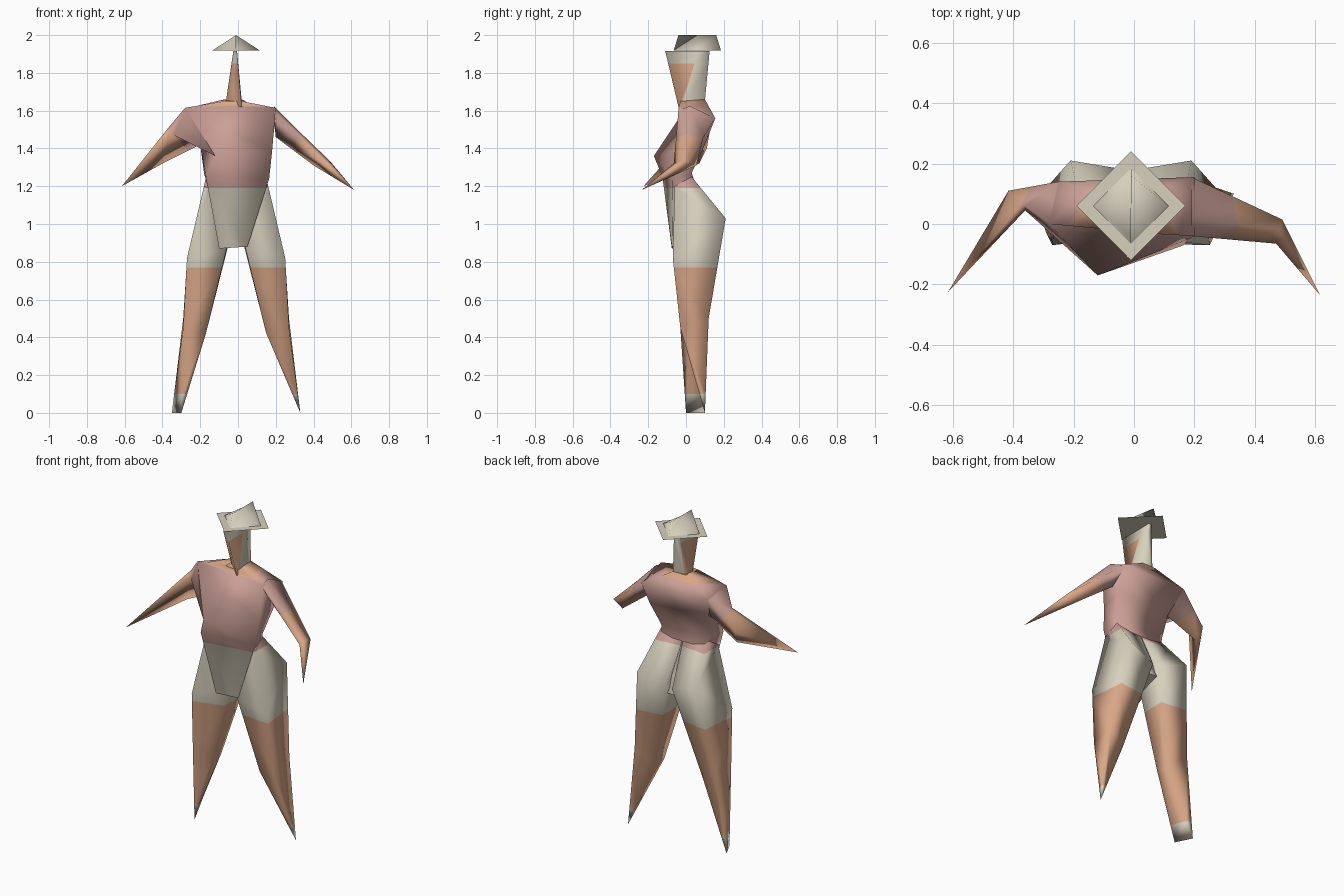
import bpy
import bmesh
from mathutils import Vector

cube = bpy.data.objects.get("Cube")
if cube:
    bpy.data.objects.remove(cube)


def material(name, red, green, blue):
    mat = bpy.data.materials.new(name)
    mat.use_nodes = True
    colour = (red, green, blue, 1)
    mat.diffuse_color = colour
    mat.node_tree.nodes["Principled BSDF"].inputs["Base Color"].default_value = colour
    return mat


SKIN, SHIRT, CREAM = range(3)
PALETTE = [
    material("warm skin", 0.69, 0.38, 0.24),
    material("dusty pink cloth", 0.60, 0.35, 0.31),
    material("pale cream cloth", 0.68, 0.63, 0.51),
]


def loft(name, rings, cuts, pick, caps=(0,)):
    """Skin a series of rings, cap ends, cut along planes and colour each region."""
    bm = bmesh.new()
    loops = [[bm.verts.new(point) for point in ring] for ring in rings]
    for lower, upper in zip(loops, loops[1:]):
        count = len(lower)
        for i in range(count):
            j = (i + 1) % count
            bm.faces.new((lower[i], lower[j], upper[j], upper[i]))
    for end in caps:
        cap = bm.faces.new(loops[end])
        for edge in cap.edges:
            edge.smooth = False
    bmesh.ops.remove_doubles(bm, verts=bm.verts, dist=0.0005)
    bmesh.ops.recalc_face_normals(bm, faces=bm.faces)
    for point, normal in cuts:
        geometry = bm.verts[:] + bm.edges[:] + bm.faces[:]
        bmesh.ops.bisect_plane(bm, geom=geometry, plane_co=point, plane_no=normal)
    for face in bm.faces:
        face.smooth = True
        face.material_index = pick(face.calc_center_median())
    finish(name, bm)


def finish(name, bm):
    mesh = bpy.data.meshes.new(name)
    bm.to_mesh(mesh)
    bm.free()
    for mat in PALETTE:
        mesh.materials.append(mat)
    obj = bpy.data.objects.new(name, mesh)
    bpy.context.collection.objects.link(obj)


def level(z):
    return (0, 0, z), (0, 0, 1)


BELT, HEM, SOCK, COLLAR, FRINGE = 1.19, 0.77, 0.1, 1.625, 1.85


# Torso: collar, shoulders, chest, waist, seat of the shorts
def torso_colour(c):
    if c.z > COLLAR:
        return SKIN
    return SHIRT if c.z > BELT else CREAM


loft("torso_and_seat", [
    [(.02, -.03, 1.65), (.02, .10, 1.66), (-.07, .10, 1.66), (-.07, -.02, 1.65)],
    [(.2, -.04, 1.615), (.2, .155, 1.56), (-.25, .14, 1.57), (-.28, 0, 1.615)],
    [(.18, -.05, 1.38), (.18, .1, 1.42), (-.2, .06, 1.42), (-.12, -.17, 1.36)],
    [(.165, -.07, 1.24), (.15, .03, 1.27), (-.18, .03, 1.27), (-.17, -.125, 1.25)],
    [(.05, -.075, .88), (.03, .15, .92), (-.06, .15, .92), (-.1, -.075, .87)],
], [level(COLLAR), level(BELT)], torso_colour, caps=(0, -1))


# Legs: hip, thigh, knee, foot
def leg_colour(c):
    if c.z > BELT:
        return SHIRT
    return CREAM if c.z > HEM or c.z < SOCK else SKIN


def leg(name, side, inset, foot):
    def place(x, y, z):
        return (side * x - 0.01, y, z)
    loft(name, [
        [place(.17, -.06, 1.2), place(.16, .03, 1.25), place(.0, .03, 1.25), place(.05, inset, 1.15)],
        [place(.26, -.07, .82), place(.2, .21, 1.03), place(.02, .18, .97), place(.05, inset, .87)],
        [place(.28, -.03, .45), place(.28, .12, .5), place(.16, .08, .42), place(.16, .0, .42)],
        foot,
    ], [level(BELT), level(HEM), level(SOCK)], leg_colour)


toe = (.33, .1, 0)
leg("left_leg", 1, -.065, [toe] * 4)
heel, ball = (-.35, .1, 0), (-.3, 0, 0)
leg("right_leg", -1, -.01, [ball, heel, heel, ball])


# Arms: shoulder, elbow, pointed hand
SLEEVE = 1.13


def arm(name, side, shoulder, elbow, hand):
    cut = Vector((0, 0, SLEEVE)), Vector((side, 0, -1))
    loft(name, [shoulder, elbow, [hand] * 4], [cut],
         lambda c: SKIN if abs(c.x) - c.z > -SLEEVE else SHIRT)


arm("left_arm", 1,
    [(.19, .02, 1.625), (.19, .155, 1.56), (.2, .05, 1.46), (.19, -.04, 1.6)],
    [(.48, -.02, 1.335), (.49, .015, 1.33), (.4, .055, 1.31), (.47, -.065, 1.32)],
    (.615, -.235, 1.18))
arm("right_arm", -1,
    [(-.28, 0, 1.615), (-.25, .14, 1.57), (-.2, .05, 1.42), (-.12, -.17, 1.36)],
    [(-.36, .06, 1.52), (-.415, .11, 1.4), (-.4, .07, 1.32), (-.36, .045, 1.48)],
    (-.615, -.225, 1.2))

# Head: thin wedge, skin in front and hair above and behind
hairline = Vector((-.015, .07, FRINGE))
hair_normal = Vector((1, .64, -.11))


def head_colour(c):
    behind = (c - hairline).dot(hair_normal) > 0
    return CREAM if behind or c.z > FRINGE else SKIN


loft("head", [
    [(.02, -.04, 1.62), (.02, .10, 1.65), (-.06, .09, 1.64), (-.065, .03, 1.64)],
    [(-.005, -.11, 1.915), (-.005, .125, 1.915), (-.025, .125, 1.915), (-.025, -.11, 1.915)],
], [level(FRINGE), (hairline, hair_normal)], head_colour, caps=(0, -1))


# Hat: flat diamond brim under a ridged crown
def diamond(radius, z):
    return [(radius - .01, .06, z), (-.01, .06 + radius, z),
            (-.01 - radius, .06, z), (-.01, .06 - radius, z)]


ridge = [(-.01, .06, 2), (-.01, .16, 2), (-.01, .06, 2), (-.01, -.04, 2)]
loft("hat_crown", [diamond(.125, 1.919), ridge], [], lambda c: CREAM)

brim = bmesh.new()
brim_face = brim.faces.new([brim.verts.new(point) for point in diamond(.18, 1.917)])
brim_face.material_index = CREAM
finish("hat_brim", brim)
